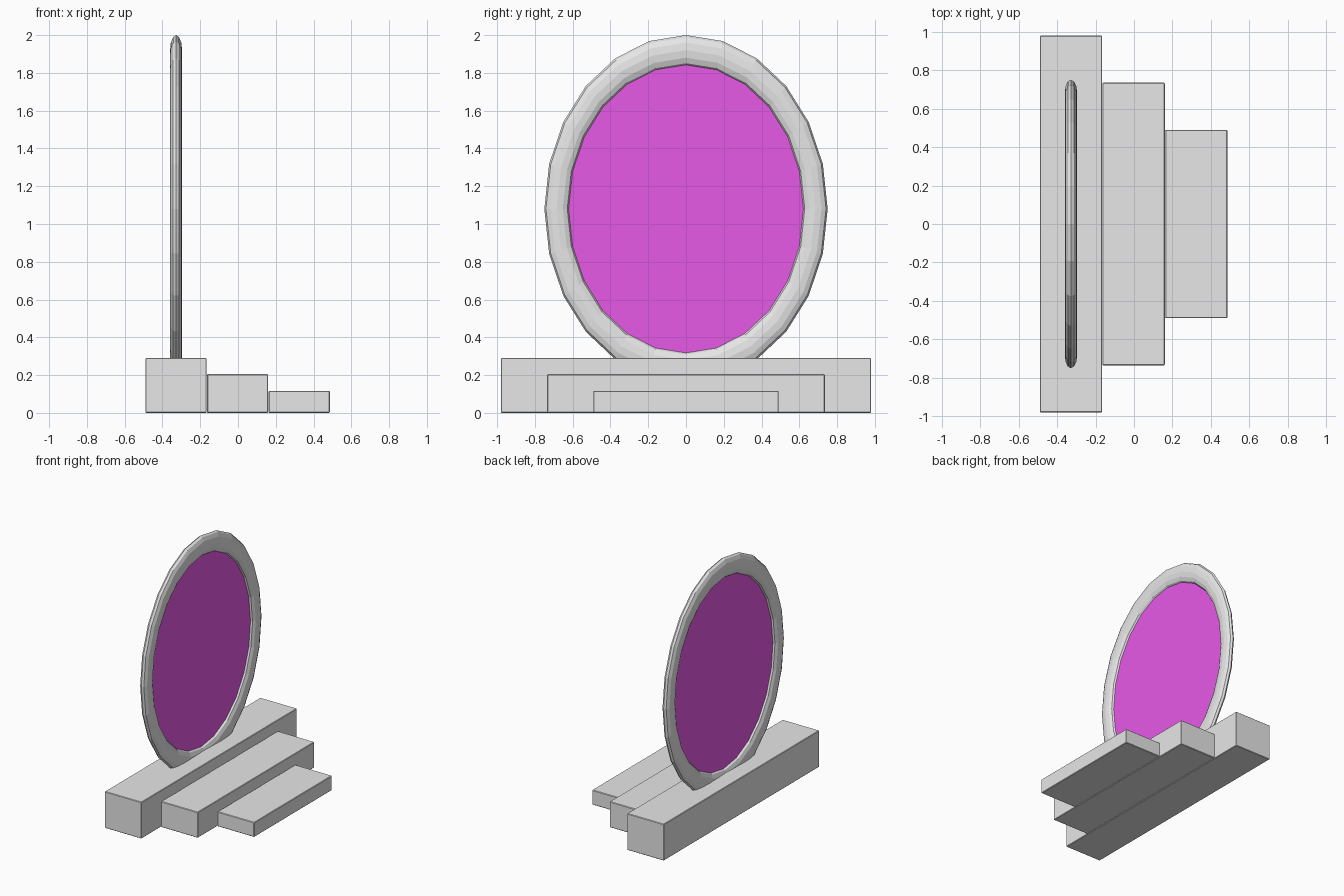
import bpy
import math

if "Cube" in bpy.data.objects:
    bpy.data.objects.remove(bpy.data.objects["Cube"])


def material(name, rgb):
    m = bpy.data.materials.new(name)
    m.diffuse_color = (*rgb, 1.0)
    m.use_nodes = True
    m.node_tree.nodes["Principled BSDF"].inputs["Base Color"].default_value = m.diffuse_color
    return m


STONE = material("light_grey", (0.8, 0.8, 0.8))
PORTAL = material("magenta", (0.8, 0.1, 0.8))

RING_X, RING_Z = -0.328, 1.08   # ring centre
STRETCH = 0.92 / 0.75           # ring is taller than wide
SEGMENTS = 24


def mesh_object(name, verts, faces, mat):
    me = bpy.data.meshes.new(name)
    me.from_pydata(verts, [], faces)
    me.materials.append(mat)
    ob = bpy.data.objects.new(name, me)
    bpy.context.collection.objects.link(ob)
    return ob


def ring_point(radius, angle, x):
    return (RING_X + x, radius * math.sin(angle),
            RING_Z + radius * STRETCH * math.cos(angle))


def step(name, x0, x1, half_width, height):
    bpy.ops.mesh.primitive_cube_add(size=1, location=((x0 + x1) / 2, 0, height / 2))
    ob = bpy.context.object
    ob.name = name
    ob.scale = (x1 - x0, half_width * 2, height)
    bpy.ops.object.transform_apply(location=False, rotation=False, scale=True)
    ob.data.materials.append(STONE)
    bevel = ob.modifiers.new("soft_edge", 'BEVEL')
    bevel.width = 0.004
    bevel.segments = 1


# Three stone steps, the tallest carrying the ring
step("top_step", -0.49, -0.166, 0.98, 0.291)
step("middle_step", -0.164, 0.16, 0.735, 0.205)
step("bottom_step", 0.162, 0.486, 0.49, 0.117)

# Oval ring with a flattened round section
MINOR = 12
verts, faces = [], []
for i in range(SEGMENTS):
    a = math.tau * i / SEGMENTS
    for j in range(MINOR):
        b = math.tau * j / MINOR
        verts.append(ring_point(0.685 + 0.065 * math.cos(b), a, 0.032 * math.sin(b)))
        i2, j2 = (i + 1) % SEGMENTS, (j + 1) % MINOR
        faces.append((i * MINOR + j, i * MINOR + j2, i2 * MINOR + j2, i2 * MINOR + j))
ring = mesh_object("portal_ring", verts, faces, STONE)
ring.data.update()

# Thin oval membrane filling the ring
n = SEGMENTS
verts = [ring_point(0.63, math.tau * i / n, x) for x in (0.003, -0.003) for i in range(n)]
faces = [tuple(reversed(range(n))), tuple(range(n, 2 * n))]
faces += [(i, (i + 1) % n, n + (i + 1) % n, n + i) for i in range(n)]
membrane = mesh_object("portal_membrane", verts, faces, PORTAL)

# Consistent outward normals; softly shaded ring
for ob in (ring, membrane):
    bpy.ops.object.select_all(action='DESELECT')
    ob.select_set(True)
    bpy.context.view_layer.objects.active = ob
    bpy.ops.object.mode_set(mode='EDIT')
    bpy.ops.mesh.select_all(action='SELECT')
    bpy.ops.mesh.normals_make_consistent(inside=False)
    bpy.ops.object.mode_set(mode='OBJECT')
